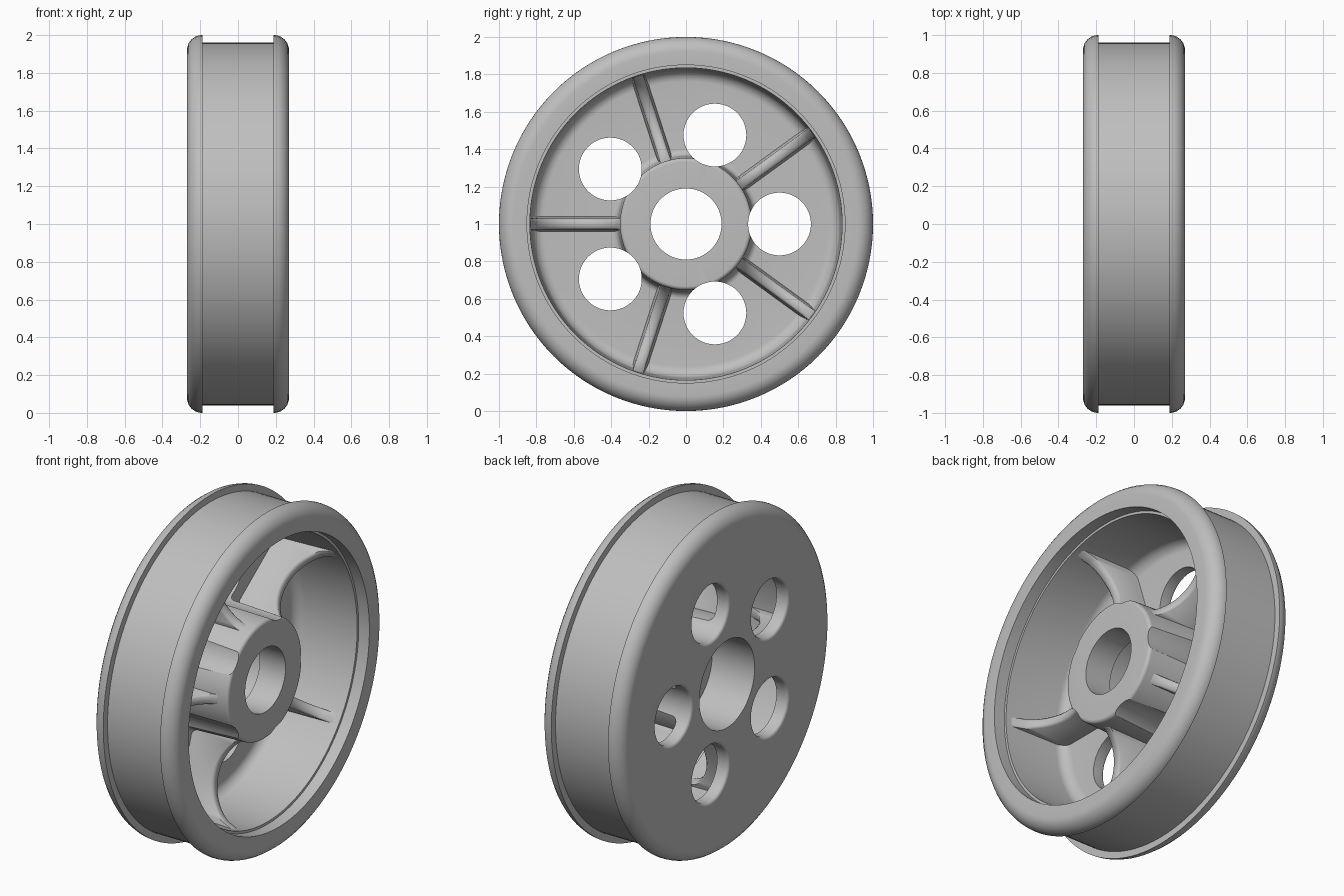
import bpy, bmesh, math
from mathutils import Vector

cube = bpy.data.objects.get("Cube")
if cube:
    bpy.data.objects.remove(cube, do_unlink=True)

metal = bpy.data.materials.new("grey metal")
metal.use_nodes = True
GREY = (0.52, 0.52, 0.52, 1)
metal.diffuse_color = GREY
metal.node_tree.nodes["Principled BSDF"].inputs["Base Color"].default_value = GREY

CENTRE = Vector((0, 0, 1))
COUNT = 5


def rounded(corners, steps=6):
    """Profile of (x, radius, fillet) corners, with each fillet drawn as an arc."""
    out = []
    for i, (x, r, f) in enumerate(corners):
        p = Vector((x, r))
        if not f:
            out.append(p)
            continue
        a = (Vector(corners[i - 1][:2]) - p).normalized()
        b = (Vector(corners[(i + 1) % len(corners)][:2]) - p).normalized()
        half = a.angle(b) / 2
        mid = p + (a + b).normalized() * (f / math.sin(half))
        start = p + a * (f / math.tan(half)) - mid
        end = p + b * (f / math.tan(half)) - mid
        for k in range(steps + 1):
            out.append(mid + start.lerp(end, k / steps).normalized() * f)
    return out


def skin(bm, r0, r1, closed=True):
    """Bridge two matching rows of vertices with quads."""
    n = len(r0)
    for i in range(n if closed else n - 1):
        j = (i + 1) % n
        bm.faces.new((r0[i], r0[j], r1[j], r1[i]))


def lathe(bm, profile, segments, axis, closed=True):
    """Turn a profile around an axis parallel to x."""
    rings = []
    for s in range(segments):
        a = math.tau * s / segments
        rings.append([bm.verts.new(axis + Vector((p.x, p.y * math.cos(a), p.y * math.sin(a))))
                      for p in profile])
    for s in range(segments):
        skin(bm, rings[s], rings[(s + 1) % segments], closed)
    return rings


def finish(bm, name):
    bmesh.ops.recalc_face_normals(bm, faces=bm.faces)
    mesh = bpy.data.meshes.new(name)
    bm.to_mesh(mesh)
    bm.free()
    mesh.materials.append(metal)
    obj = bpy.data.objects.new(name, mesh)
    bpy.context.collection.objects.link(obj)
    return obj


def activate(obj):
    bpy.ops.object.select_all(action='DESELECT')
    obj.select_set(True)
    bpy.context.view_layer.objects.active = obj


# Wheel body: flanged rim, thin web, recessed hub and stepped bore in one turned section
section = rounded([
    (-0.27, 0.26, 0), (-0.27, 1.0, 0.079), (-0.187, 1.0, 0),
    (-0.187, 0.96, 0), (0.187, 0.96, 0), (0.187, 1.0, 0),
    (0.27, 1.0, 0.079), (0.27, 0.85, 0), (0.20, 0.85, 0),
    (0.20, 0.835, 0), (-0.195, 0.82, 0.06), (-0.195, 0.365, 0.035),
    (0.18, 0.352, 0.02), (0.18, 0.19, 0), (0.01, 0.19, 0), (0.01, 0.26, 0),
])
bm = bmesh.new()
lathe(bm, section, 128, CENTRE)
wheel = finish(bm, "wheel_body")

# Round holes through the web with eased outer edges, which also scallop the hub
bm = bmesh.new()
hole = [Vector((-0.4, 0.186))]
for k in range(5):
    a = math.radians(90 * k / 4)
    hole.append(Vector((-0.252 - 0.018 * math.cos(a), 0.186 - 0.018 * math.sin(a))))
hole.append(Vector((0.4, 0.168)))
for k in range(COUNT):
    a = math.tau * k / COUNT
    axis = CENTRE + Vector((0, math.cos(a), math.sin(a))) * 0.5
    rings = lathe(bm, hole, 48, axis, closed=False)
    for end in (0, -1):
        bm.faces.new([ring[end] for ring in rings])
cutter = finish(bm, "hole_cutter")
cutter.hide_render = True

cut = wheel.modifiers.new("holes", 'BOOLEAN')
cut.operation = 'DIFFERENCE'
cut.solver = 'EXACT'
cut.object = cutter
activate(wheel)
bpy.ops.object.modifier_apply(modifier=cut.name)
bpy.data.objects.remove(cutter, do_unlink=True)
bpy.ops.object.shade_smooth_by_angle(angle=math.radians(32))

# Ribs with a concave top edge, tapering in width away from the web
STEPS = 20
for k in range(COUNT):
    a = math.tau * (k + 0.5) / COUNT
    out = Vector((0, math.cos(a), math.sin(a)))
    side = Vector((0, -math.sin(a), math.cos(a)))
    bm = bmesh.new()
    stations = []
    for i in range(STEPS + 1):
        t = i / STEPS
        radius = 0.335 + 0.497 * t
        top = 0.165 - 0.18 * math.sqrt(max(0, 1 - (2 * t - 1) ** 2)) ** 1.2
        half_row = [(-0.215, 0.044), (-0.17, 0.035), (top - 0.012, 0.029), (top, 0.018)]
        row = [(x, -w) for x, w in half_row] + half_row[::-1]
        stations.append([bm.verts.new(CENTRE + out * radius + side * w + Vector((x, 0, 0)))
                         for x, w in row])
    for r0, r1 in zip(stations, stations[1:]):
        skin(bm, r0, r1)
    bm.faces.new(stations[0])
    bm.faces.new(stations[-1])
    rib = finish(bm, f"rib_{k + 1}")
    activate(rib)
    bpy.ops.object.shade_smooth_by_angle(angle=math.radians(50))
